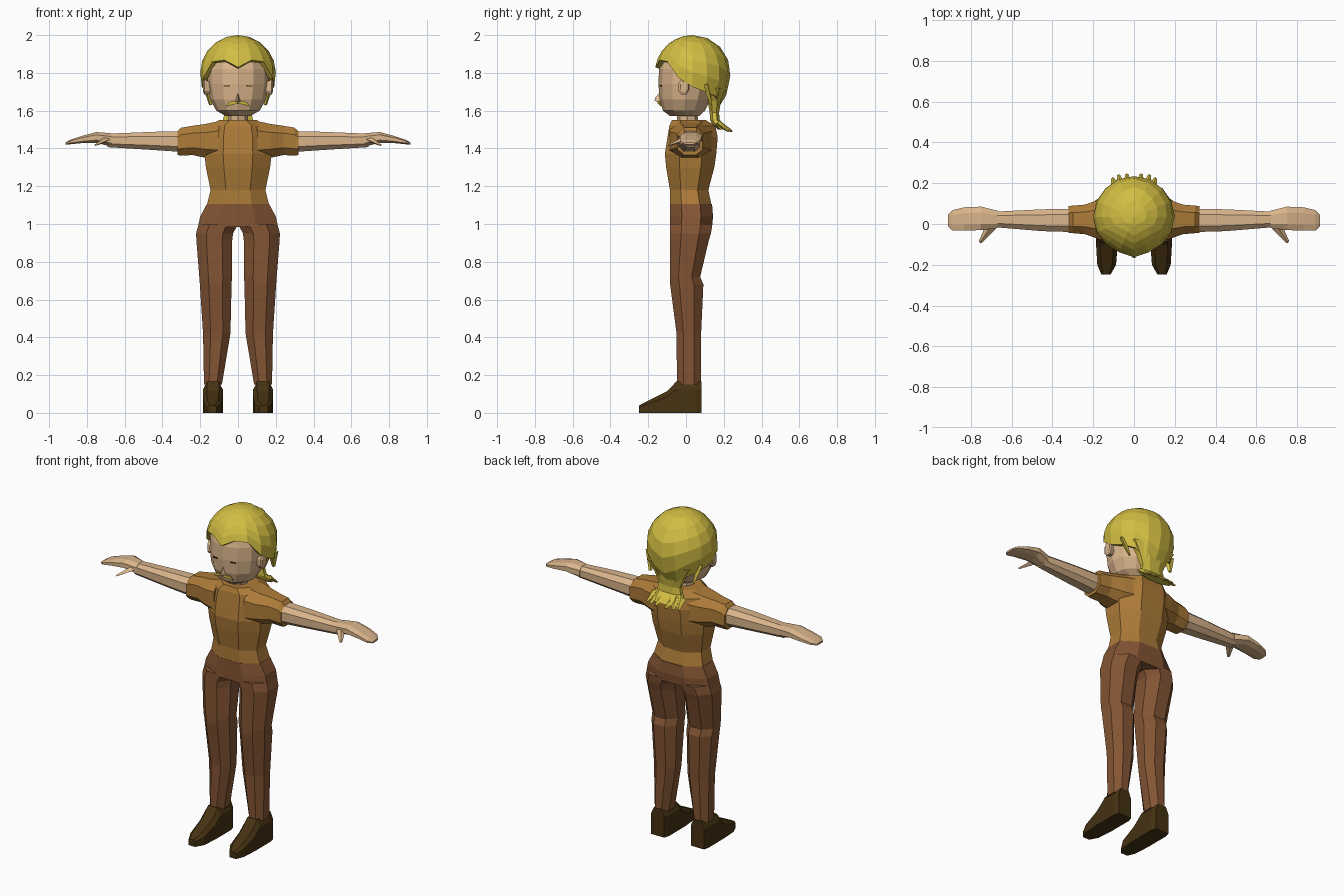
import bpy, bmesh, math
from mathutils import Vector

if "Cube" in bpy.data.objects:
    bpy.data.objects.remove(bpy.data.objects["Cube"])


def material(name, rgb):
    m = bpy.data.materials.new(name)
    m.diffuse_color = (*rgb, 1)
    m.use_nodes = True
    m.node_tree.nodes["Principled BSDF"].inputs["Base Color"].default_value = m.diffuse_color
    return m


SKIN = material("skin", (0.70, 0.46, 0.26))
SHIRT = material("tan_shirt", (0.42, 0.20, 0.04))
PANTS = material("brown_trousers", (0.23, 0.09, 0.034))
BOOTS = material("dark_leather", (0.06, 0.032, 0.006))
HAIR = material("blonde_hair", (0.64, 0.51, 0.055))


def finish(name, bm, mat, mirror=False, thick=0):
    bmesh.ops.recalc_face_normals(bm, faces=bm.faces)
    me = bpy.data.meshes.new(name)
    bm.to_mesh(me)
    bm.free()
    me.materials.append(mat)
    ob = bpy.data.objects.new(name, me)
    bpy.context.collection.objects.link(ob)
    if thick:
        s = ob.modifiers.new("thickness", 'SOLIDIFY')
        s.thickness = thick
        s.offset = -1
    if mirror:
        ob.modifiers.new("mirror", 'MIRROR').use_clip = False
    return ob


def loft(name, rings, mat, mirror=False):
    """Skin a closed body through rings with equal point counts."""
    bm = bmesh.new()
    loops = [[bm.verts.new(p) for p in r] for r in rings]
    n = len(loops[0])
    for a, b in zip(loops, loops[1:]):
        for i in range(n):
            j = (i + 1) % n
            bm.faces.new((a[i], a[j], b[j], b[i]))
    bm.faces.new(loops[0])
    bm.faces.new(loops[-1])
    return finish(name, bm, mat, mirror)


def chamfer(a0, a1, b0, b1, c=0.28):
    """Eight-sided rounded rectangle."""
    da, db = (a1 - a0) * c, (b1 - b0) * c
    return [(a0 + da, b0), (a1 - da, b0), (a1, b0 + db), (a1, b1 - db),
            (a1 - da, b1), (a0 + da, b1), (a0, b1 - db), (a0, b0 + db)]


def upright(z, x0, x1, y0, y1, c=0.28):
    return [(x, y, z) for x, y in chamfer(x0, x1, y0, y1, c)]


def sideways(x, y0, y1, z0, z1, c=0.25):
    return [(x, y, z) for y, z in chamfer(y0, y1, z0, z1, c)]


def oval(z, w, y0, y1, n=12):
    return [(w * math.cos(math.tau * i / n),
             (y0 + y1) / 2 + (y1 - y0) / 2 * math.sin(math.tau * i / n), z) for i in range(n)]


def spike(name, base, tip, r, mat):
    """Tapering four-sided lock, mirrored to both sides."""
    base, tip = Vector(base), Vector(tip)
    q = (tip - base).to_track_quat('Z', 'Y')
    ring = [Vector((r, 0, 0)), Vector((0, r * .6, 0)), Vector((-r, 0, 0)), Vector((0, -r * .6, 0))]
    loft(name, [[base + q @ v for v in ring], [tip + q @ v * 0.3 for v in ring]], mat, True)


def plate(name, pts, mat):
    bm = bmesh.new()
    bm.faces.new([bm.verts.new(p) for p in pts])
    return finish(name, bm, mat, True, 0.006)


# Shirt body and short sleeves
loft("shirt", [upright(z, -w, w, y0, y1) for z, w, y0, y1 in [
    (1.10, .165, -.085, .135), (1.18, .145, -.085, .118), (1.30, .170, -.105, .150),
    (1.37, .178, -.112, .160), (1.46, .175, -.098, .168), (1.52, .16, -.088, .155),
    (1.55, .10, -.075, .105)]], SHIRT)
loft("sleeve", [sideways(*r) for r in [
    (.10, -.09, .14, 1.34, 1.545), (.17, -.075, .12, 1.35, 1.53),
    (.24, -.05, .095, 1.365, 1.52), (.30, -.045, .09, 1.362, 1.51),
    (.32, -.045, .088, 1.365, 1.49)]], SHIRT, True)

# Trousers
loft("hips", [upright(z, -w, w, y0, y1) for z, w, y0, y1 in [
    (1.105, .165, -.086, .138), (1.04, .20, -.086, .143), (.985, .212, -.086, .138)]], PANTS)
loft("trouser_leg", [upright(*r) for r in [
    (1.0, .0, .208, -.086, .14), (.95, .026, .222, -.086, .132), (.91, .031, .22, -.085, .12),
    (.72, .032, .205, -.085, .075), (.68, .034, .202, -.084, .092), (.42, .04, .185, -.05, .08),
    (.15, .085, .18, -.048, .078)]], PANTS, True)

# Boots, lofted from heel to toe
def boot_ring(y, x0, x1, top):
    c = (x1 - x0) * 0.2
    return [(x0, y, 0), (x1, y, 0), (x1, y, top * .75), (x1 - c, y, top),
            (x0 + c, y, top), (x0, y, top * .75)]


loft("boot", [boot_ring(*r) for r in [
    (.082, .09, .178, .165), (.05, .08, .186, .165), (-.052, .08, .186, .165),
    (-.10, .08, .186, .115), (-.20, .088, .18, .065), (-.248, .115, .16, .04)]], BOOTS, True)

# Arms, hands and thumbs
loft("forearm", [sideways(*r) for r in [
    (.28, -.04, .075, 1.38, 1.492), (.45, -.035, .072, 1.392, 1.488),
    (.69, -.015, .06, 1.407, 1.478)]], SKIN, True)
loft("hand", [sideways(*r) for r in [
    (.67, -.02, .065, 1.41, 1.48), (.75, -.03, .085, 1.43, 1.487),
    (.83, -.032, .082, 1.428, 1.465), (.89, -.032, .068, 1.422, 1.445),
    (.912, -.012, .045, 1.42, 1.432)]], SKIN, True)
spike("thumb", (.70, -.01, 1.448), (.755, -.09, 1.418), .026, SKIN)

# Neck and head
loft("neck", [oval(1.52, .055, -.045, .065, 8), oval(1.61, .05, -.05, .06, 8)], SKIN)
loft("head", [oval(*r) for r in [
    (1.572, .065, -.085, .07), (1.60, .115, -.122, .10), (1.66, .148, -.14, .13),
    (1.74, .162, -.146, .15), (1.82, .162, -.143, .16), (1.88, .148, -.125, .16)]], SKIN)
loft("nose", [[(-.02, -.12, 1.64), (.02, -.12, 1.64), (0, -.12, 1.72)],
              [(-.006, -.167, 1.652), (.006, -.167, 1.652), (0, -.164, 1.668)]], SKIN)
loft("ear", [sideways(.145, -.03, .01, 1.69, 1.75), sideways(.178, -.04, .015, 1.685, 1.765),
             sideways(.185, -.03, .01, 1.70, 1.755)], SKIN, True)
plate("eye", [(.045, -.139, 1.727), (.077, -.131, 1.727), (.077, -.131, 1.733),
              (.045, -.139, 1.735)], BOOTS)
plate("moustache", [(0, -.144, 1.637), (.03, -.136, 1.632), (.062, -.128, 1.622),
                    (.045, -.133, 1.646), (0, -.144, 1.652)], HAIR)

# Hair cap: a dome whose lower edge follows the hairline around the head
hairline = [1.83, 1.868, 1.86, 1.775, 1.725, 1.70, 1.675, 1.63, 1.60]
SEG, ROWS = 16, 6
bm = bmesh.new()
top = bm.verts.new((0, .035, 2.0))
cols = []
for i in range(SEG):
    low = hairline[min(i, SEG - i)]
    a = math.tau * i / SEG
    h = (low - 1.80) / (0.2 if low > 1.80 else 0.26)
    end = math.acos(h)
    col = []
    for k in range(1, ROWS + 1):
        t = end * k / ROWS
        c = math.cos(t)
        r = 0.2 * math.sin(t)
        z = 1.80 + c * (0.2 if c > 0 else 0.26)
        col.append(bm.verts.new((r * math.sin(a), .035 - r * math.cos(a), z)))
    cols.append(col)
for i in range(SEG):
    a, b = cols[i], cols[(i + 1) % SEG]
    bm.faces.new((top, a[0], b[0]))
    for k in range(ROWS - 1):
        bm.faces.new((a[k], a[k + 1], b[k + 1], b[k]))
finish("hair_cap", bm, HAIR, thick=0.025)

# Gathered hair at the nape, flaring into pointed ends
loft("hair_tail", [upright(*r) for r in [
    (1.72, -.14, .14, .10, .205), (1.65, -.095, .095, .115, .185), (1.59, -.07, .07, .125, .175),
    (1.55, -.08, .08, .128, .178), (1.525, -.10, .10, .14, .205),
    (1.50, -.095, .095, .17, .225)]], HAIR)
for x, y in ((.035, .245), (.075, .24), (.105, .225)):
    spike("hair_end", (x * .85, .17, 1.535), (x, y, 1.49), .026, HAIR)
spike("hair_side_lock", (.165, .10, 1.74), (.145, .135, 1.63), .03, HAIR)
